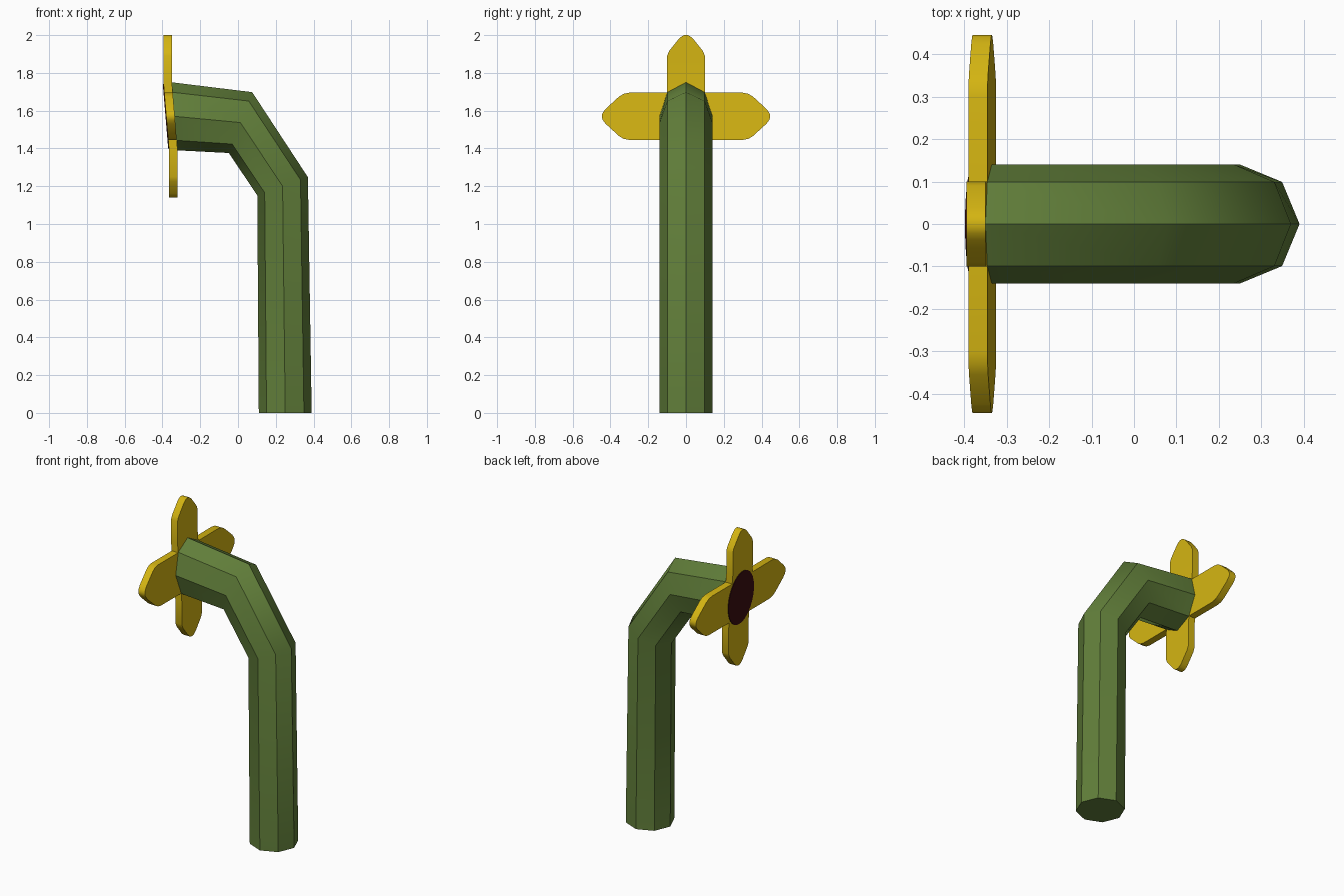
import bpy, bmesh, math
from mathutils import Vector

if "Cube" in bpy.data.objects:
    bpy.data.objects.remove(bpy.data.objects["Cube"])


def material(name, color):
    m = bpy.data.materials.new(name)
    m.diffuse_color = (*color, 1)
    m.use_nodes = True
    m.node_tree.nodes["Principled BSDF"].inputs["Base Color"].default_value = m.diffuse_color
    return m


GREEN = material("stem green", (0.12, 0.21, 0.042))
YELLOW = material("petal yellow", (0.66, 0.46, 0.006))
BROWN = material("dark brown", (0.042, 0.004, 0.005))
CENTRE_Z = 1.57
THICK = 0.045


def finish(name, bm, mat):
    bmesh.ops.recalc_face_normals(bm, faces=bm.faces)
    me = bpy.data.meshes.new(name)
    bm.to_mesh(me)
    bm.free()
    me.materials.append(mat)
    ob = bpy.data.objects.new(name, me)
    bpy.context.collection.objects.link(ob)
    return ob


def loft(rings):
    """Skin a list of closed rings, capping both ends."""
    bm = bmesh.new()
    vs = [[bm.verts.new(p) for p in r] for r in rings]
    n = len(vs[0])
    for a, b in zip(vs, vs[1:]):
        for i in range(n):
            j = (i + 1) % n
            bm.faces.new((a[i], a[j], b[j], b[i]))
    bm.faces.new(vs[0])
    bm.faces.new(vs[-1])
    return bm, vs


# Stem: octagonal tube; each ring has a centre and an outward half-axis in xz
def stem_ring(cx, cz, hx, hz):
    ring = []
    for i in range(8):
        a = i * math.pi / 4
        c, s = math.cos(a), math.sin(a)
        ring.append((cx + hx * c, 0.14 * s, cz + hz * c))
    return ring


bm, rings = loft([stem_ring(0.25, 0, 0.14, 0),
                  stem_ring(0.236, 1.2, 0.134, 0.048),
                  stem_ring(0.013, 1.537, 0.062, 0.161),
                  stem_ring(-0.335, CENTRE_Z, -0.015, 0.18)])
ring_of = {v: k for k, r in enumerate(rings) for v in r}
# smooth round the bends, sharp along the length and at the caps
for f in bm.faces:
    f.smooth = len(f.verts) == 4
for e in bm.edges:
    k0, k1 = (ring_of[v] for v in e.verts)
    e.smooth = k0 == k1 and k0 in (1, 2)
finish("stem", bm, GREEN)


# Front of the flower head: leans back in the middle, upright above and below
def front_x(z):
    t = min(max((z - 1.39) / 0.36, 0), 1)
    return -0.365 - 0.03 * t


def blade(name, stations, upright):
    """Flat petal with thickness from (distance, half width) stations."""
    rings = []
    for d, w in stations:
        ring = []
        for side, depth in ((-1, 0), (1, 0), (1, THICK), (-1, THICK)):
            y, z = (side * w, CENTRE_Z + d) if upright else (d, CENTRE_Z + side * w)
            ring.append((front_x(z) + depth, y, z))
        rings.append(ring)
    bm, _ = loft(rings)
    ob = finish(name, bm, YELLOW)
    bpy.context.view_layer.objects.active = ob
    ob.select_set(True)
    bpy.ops.object.shade_smooth_by_angle(angle=math.radians(40))
    ob.select_set(False)


# Upper and lower petals
tip = [(0.32, 0.1), (0.345, 0.09), (0.41, 0.038), (0.424, 0.022), (0.43, 0.008)]
for name, s in (("upper_petal", 1), ("lower_petal", -1)):
    blade(name, [(s * d, w) for d, w in [(0.125, 0.1), (0.18, 0.1)] + tip], True)

# Side petals, one blade across
half = [(0.30, 0.125), (0.33, 0.119), (0.355, 0.104), (0.425, 0.04),
        (0.44, 0.02), (0.445, 0.007)]
blade("side_petals", [(-d, w) for d, w in reversed(half)] + half, False)

# Dark oval centre, a thin plate on the front of the petals
oval = []
for i in range(32):
    a = i * math.tau / 32
    z = CENTRE_Z + 0.17 * math.sin(a)
    oval.append(Vector((front_x(z), 0.125 * math.cos(a), z)))
bm, _ = loft([oval, [p - Vector((0.004, 0, 0)) for p in oval]])
finish("flower_centre", bm, BROWN)
